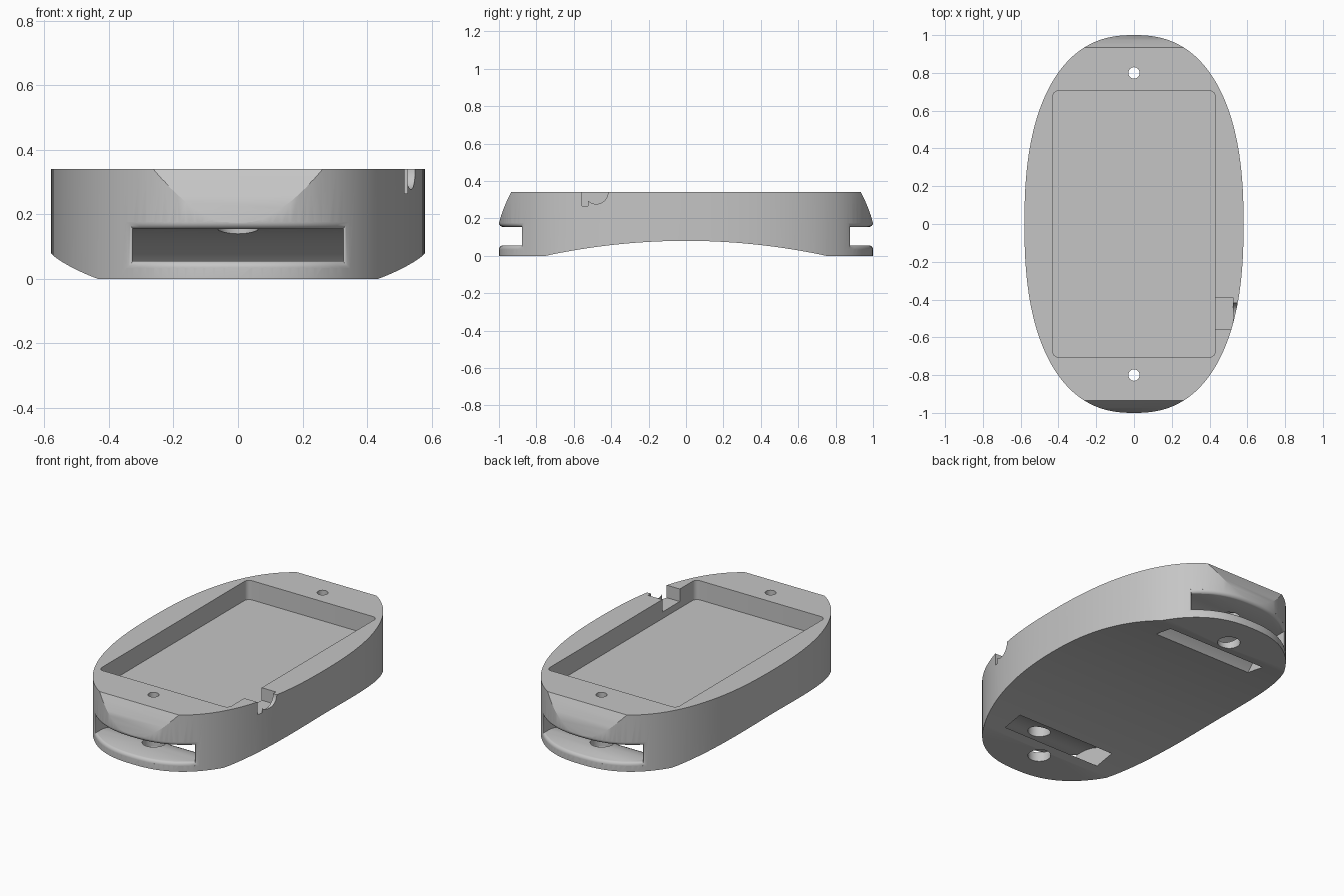
import bpy, bmesh
from math import sin, cos, pi, radians

if "Cube" in bpy.data.objects:
    bpy.data.objects.remove(bpy.data.objects["Cube"])

HALF_X, HALF_Y, HEIGHT, POWER = 0.58, 1.0, 0.34, 2.4

grey = bpy.data.materials.new("plain_grey")
grey.use_nodes = True
colour = (0.56, 0.56, 0.56, 1)
grey.diffuse_color = colour
grey.node_tree.nodes["Principled BSDF"].inputs["Base Color"].default_value = colour


def finish(name, bm):
    bmesh.ops.recalc_face_normals(bm, faces=bm.faces)
    mesh = bpy.data.meshes.new(name)
    bm.to_mesh(mesh)
    bm.free()
    mesh.materials.append(grey)
    obj = bpy.data.objects.new(name, mesh)
    bpy.context.collection.objects.link(obj)
    return obj


def prism(name, points, axis, low, high):
    """Extrude a closed 2D profile along x (points are y, z) or z (points are x, y)."""
    place = (lambda p, t: (t, *p)) if axis == "x" else (lambda p, t: (*p, t))
    bm = bmesh.new()
    ends = [[bm.verts.new(place(p, t)) for p in points] for t in (low, high)]
    for ring in ends:
        bm.faces.new(ring)
    for i in range(len(points)):
        j = (i + 1) % len(points)
        bm.faces.new((ends[0][i], ends[0][j], ends[1][j], ends[1][i]))
    return finish(name, bm)


def arc(cx, cy, r, start, end, steps):
    angles = [radians(start + (end - start) * i / steps) for i in range(steps + 1)]
    return [(cx + r * cos(a), cy + r * sin(a)) for a in angles]


def circle(cx, cy, r):
    return arc(cx, cy, r, 0, 360, 48)[:-1]


def cut(cutter):
    mod = body.modifiers.new("cut", "BOOLEAN")
    mod.operation, mod.solver, mod.object = "DIFFERENCE", "EXACT", cutter
    bpy.context.view_layer.objects.active = body
    bpy.ops.object.modifier_apply(modifier=mod.name)
    bpy.data.objects.remove(cutter)


def outline_y(x):
    return HALF_Y * max(0, 1 - abs(x / HALF_X) ** POWER) ** (1 / POWER)


def slot_mouth(side, half_w, low, high, r):
    """Flared cutter that rounds the edge of a slot along the curved wall."""
    cols, steps = 24, 6
    rings = [(r * (1 - cos(a)) - 0.001, r * (1 - sin(a)))
             for a in (pi / 2 * k / steps for k in range(steps + 1))]
    rings.append((r, -0.04))
    bm = bmesh.new()
    loops, n = [], cols + 1
    for grow, inset in rings:
        xs = [(half_w + grow) * (2 * i / cols - 1) for i in range(n)]
        lower = [(x, side * (outline_y(x) - inset), low - grow) for x in xs]
        upper = [(x, side * (outline_y(x) - inset), high + grow) for x in xs]
        loops.append([bm.verts.new(p) for p in lower + upper[::-1]])
    for a, b in zip(loops, loops[1:]):
        for i in range(2 * n):
            j = (i + 1) % (2 * n)
            bm.faces.new((a[i], a[j], b[j], b[i]))
    for ring in (loops[0], loops[-1]):
        for i in range(cols):
            bm.faces.new((ring[i], ring[i + 1], ring[-2 - i], ring[-1 - i]))
    return finish("slot_mouth", bm)


# Oval case body
oval = []
for i in range(144):
    c, s = cos(2 * pi * i / 144), sin(2 * pi * i / 144)
    oval.append((HALF_X * abs(c) ** (2 / POWER) * (1 if c > 0 else -1),
                 HALF_Y * abs(s) ** (2 / POWER) * (1 if s > 0 else -1)))
body = prism("case_body", oval, "z", 0, HEIGHT)

# Arched underside
rise, span = 0.08, 0.75
radius = (span ** 2 + rise ** 2) / (2 * rise)
arch = arc(0, rise - radius, radius, 76, 104, 40)
cut(prism("arch_cutter", arch + [(-0.86, -0.3), (0.86, -0.3)], "x", -1, 1))

# Sloped ends, strap slots and screw holes at both ends
slope = [(0.907, 0.4), (0.935, 0.34), (0.955, 0.3), (0.972, 0.26),
         (0.988, 0.217), (1.001, 0.17), (1.1, 0.17), (1.1, 0.4)]
ceiling = arc(0.84, -0.195, 0.35, 90, 150, 20)
floor = arc(0.84, -0.195, 0.25, 150, 90, 20)
strap = [(1.1, 0.155)] + ceiling + floor + [(1.1, 0.055)]
for side in (1, -1):
    cut(prism("slope_cutter", [(side * y, z) for y, z in slope], "x", -1, 1))
    cut(prism("strap_cutter", [(side * y, z) for y, z in strap], "x", -0.325, 0.325))
    cut(slot_mouth(side, 0.325, 0.055, 0.155, 0.022))
    cut(prism("counterbore", circle(0, side * 0.8, 0.062), "z", -0.1, 0.22))
    cut(prism("screw_hole", circle(0, side * 0.8, 0.03), "z", 0.1, 0.5))

# Rounded rectangular pocket in the top
pocket = []
for k, (sx, sy) in enumerate(((1, 1), (-1, 1), (-1, -1), (1, -1))):
    pocket += arc(sx * 0.4, sy * 0.675, 0.03, 90 * k, 90 * k + 90, 6)
cut(prism("pocket_cutter", pocket, "z", 0.225, 0.5))

# Connector notch with a round cable groove through the wall
notch = [(0.4, -0.555), (0.525, -0.555), (0.525, -0.39), (0.4, -0.39)]
cut(prism("notch_cutter", notch, "z", 0.265, 0.5))
cut(prism("cable_cutter", circle(-0.48, HEIGHT, 0.063), "x", 0.5, 0.7))

# Smooth shading with crisp edges
bpy.ops.object.select_all(action="DESELECT")
body.select_set(True)
bpy.context.view_layer.objects.active = body
bpy.ops.object.shade_smooth_by_angle(angle=radians(25))
